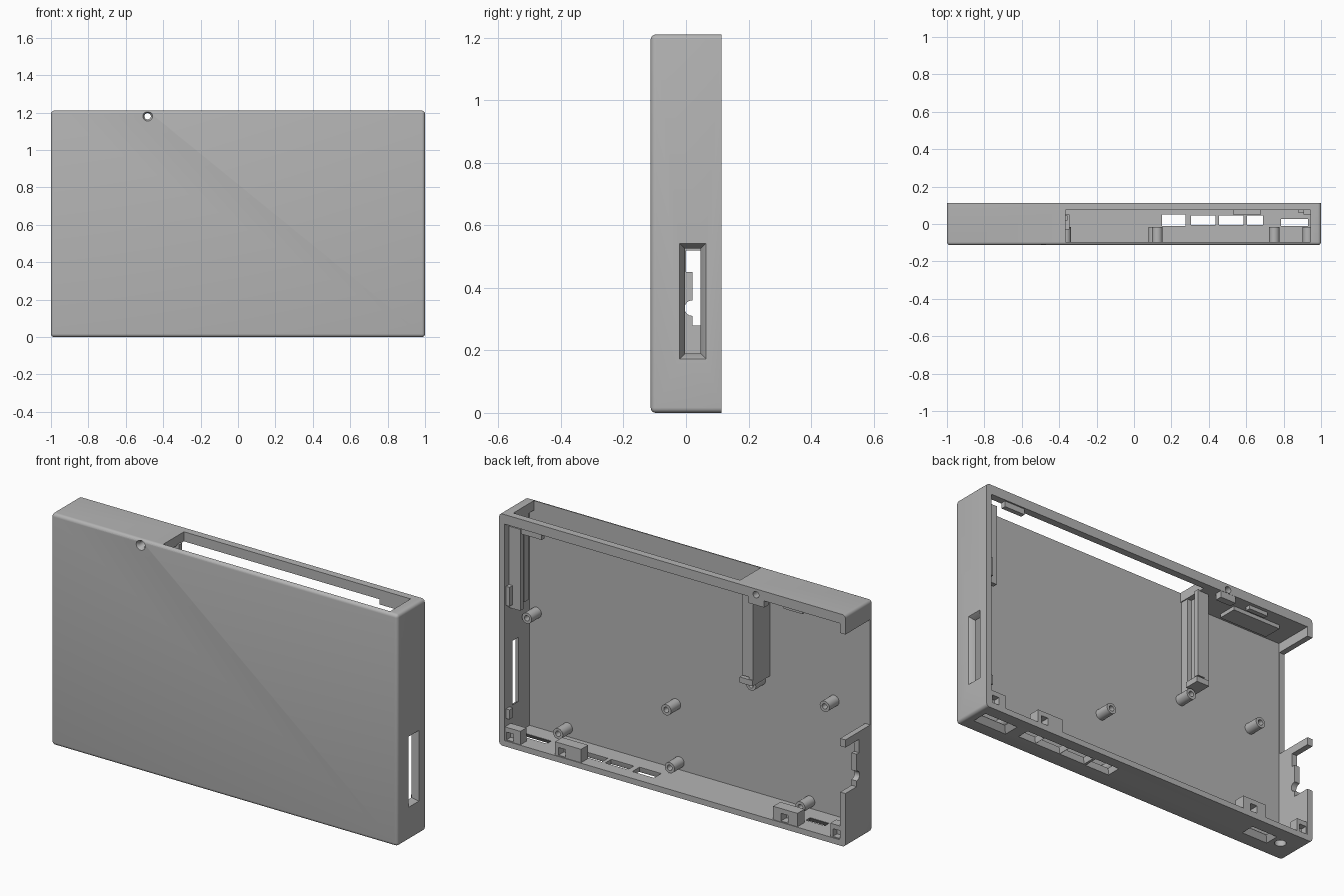
import bpy, bmesh, math
from mathutils import Vector

old = bpy.data.objects.get("Cube")
if old:
    bpy.data.objects.remove(old, do_unlink=True)

grey = bpy.data.materials.new("plain grey")
grey.use_nodes = True
grey.diffuse_color = (0.46, 0.46, 0.46, 1)
grey.node_tree.nodes["Principled BSDF"].inputs["Base Color"].default_value = grey.diffuse_color


def finish(name, bm):
    bmesh.ops.recalc_face_normals(bm, faces=bm.faces)
    mesh = bpy.data.meshes.new(name)
    bm.to_mesh(mesh)
    bm.free()
    mesh.materials.append(grey)
    obj = bpy.data.objects.new(name, mesh)
    bpy.context.collection.objects.link(obj)
    return obj


def box(name, x, y, z):
    bm = bmesh.new()
    bmesh.ops.create_cube(bm, size=1)
    for v in bm.verts:
        v.co = Vector([(r[0] + r[1]) / 2 + c * (r[1] - r[0]) for c, r in zip(v.co, (x, y, z))])
    return finish(name, bm)


def extrude_x(name, profile, x0, x1):
    """Solid from a (y, z) outline."""
    bm = bmesh.new()
    face = bm.faces.new([bm.verts.new((x0, y, z)) for y, z in profile])
    ext = bmesh.ops.extrude_face_region(bm, geom=[face])["geom"]
    bmesh.ops.translate(bm, vec=(x1 - x0, 0, 0), verts=[g for g in ext if isinstance(g, bmesh.types.BMVert)])
    return finish(name, bm)


def lathe_y(name, profile, x, z, steps=24):
    """Solid of revolution about a y-parallel axis from (radius, y) points."""
    bm = bmesh.new()
    vs = [bm.verts.new((x + r, y, z)) for r, y in profile]
    es = [bm.edges.new(p) for p in zip(vs, vs[1:])]
    bmesh.ops.spin(bm, geom=vs + es, cent=(x, 0, z), axis=(0, 1, 0), angle=math.tau, steps=steps)
    bmesh.ops.remove_doubles(bm, verts=bm.verts, dist=1e-5)
    return finish(name, bm)


def funnel(name, axis, a, b, inner, outer, margin):
    """Opening whose rim flares outwards; axis is x or z, a and b the in-plane ranges."""
    bm = bmesh.new()
    step = 0.02 if outer > inner else -0.02
    rings = []
    for depth, m in ((inner - step, 0), (inner, 0), (outer, margin), (outer + step, margin)):
        corners = [(a[0] - m, b[0] - m), (a[1] + m, b[0] - m), (a[1] + m, b[1] + m), (a[0] - m, b[1] + m)]
        rings.append([bm.verts.new((depth, p, q) if axis == "x" else (p, q, depth)) for p, q in corners])
    for r, s in zip(rings, rings[1:]):
        for i in range(4):
            j = (i + 1) % 4
            bm.faces.new((r[i], r[j], s[j], s[i]))
    bm.faces.new(rings[0])
    bm.faces.new(rings[-1])
    return finish(name, bm)


def cut(target, cutter):
    cutter.hide_render = True
    mod = target.modifiers.new("cut", "BOOLEAN")
    mod.operation, mod.solver, mod.object = "DIFFERENCE", "EXACT", cutter
    bpy.context.view_layer.objects.active = target
    bpy.ops.object.modifier_apply(modifier=mod.name)
    bpy.data.objects.remove(cutter, do_unlink=True)


def smooth(obj):
    bpy.ops.object.select_all(action="DESELECT")
    obj.select_set(True)
    bpy.context.view_layer.objects.active = obj
    bpy.ops.object.shade_smooth_by_angle(angle=math.radians(35))


BACK, PLATE, TOP = 0.113, -0.095, 1.21

# Shell: tray with rounded edges everywhere but the open back
shell = box("shell", (-1, 1), (-BACK, BACK), (0, TOP))
bm = bmesh.new()
bm.from_mesh(shell.data)
edges = [e for e in bm.edges if not all(v.co.y > 0 for v in e.verts)]
bmesh.ops.bevel(bm, geom=edges, offset=0.017, segments=5, profile=0.5, affect="EDGES")
bm.to_mesh(shell.data)
bm.free()
cut(shell, box("cavity", (-0.97, 0.97), (PLATE, 0.3), (0.03, 1.16)))

# Long slot in the top
cut(shell, box("top_slot", (-0.365, 0.945), (PLATE, 0.075), (1.1, 1.3)))

# Flared window in the left wall
cut(shell, funnel("side_window", "x", (-0.003, 0.047), (0.19, 0.525), 0.972, 1.0, 0.017))

# Right wall: large gap, then a stepped notch with a round bite
cut(shell, box("right_gap", (-1.1, -0.96), (-0.092, 0.3), (0.56, 1.11)))
bite = [(0.02 - 0.025 * math.sin(t * math.pi / 8), 0.335 - 0.025 * math.cos(t * math.pi / 8)) for t in range(9)]
notch = [(0.3, 0.28), (0.02, 0.28)] + bite + [(0.02, 0.45), (0, 0.45), (0, 0.52), (0.3, 0.52)]
cut(shell, extrude_x("right_notch", notch, -1.1, -0.9))

# Ports in the bottom wall
ports = [((0.15, 0.275), (-0.01, 0.05), 0.008), ((0.305, 0.435), (-0.005, 0.045), 0.009),
         ((0.455, 0.585), (-0.005, 0.045), 0.009), ((0.603, 0.69), (-0.005, 0.045), 0.008),
         ((0.785, 0.93), (-0.01, 0.027), 0.025), ((-0.82, -0.71), (-0.01, 0.025), 0.02)]
for xr, yr, m in ports:
    cut(shell, funnel("port", "z", xr, yr, 0.028, 0, m))
jack = lathe_y("jack", [(0, -0.1), (0.028, -0.1), (0.028, 0.1), (0, 0.1)], 0, 0)
jack.rotation_euler.x = math.pi / 2
jack.location = (-0.89, 0.01, 0)
bpy.context.view_layer.update()
cut(shell, jack)


# Small countersunk hole running front to back near the top
def pin_hole():
    return lathe_y("pin_hole", [(0, -0.2), (0.026, -0.2), (0.026, -BACK), (0.017, -0.1),
                                (0.017, 0.2), (0, 0.2)], -0.483, 1.18)


cut(shell, pin_hole())
smooth(shell)
boss = box("pin_boss", (-0.53, -0.44), (0.075, BACK - 0.001), (1.125, 1.165))
cut(boss, pin_hole())

# Hollow standoffs on the front plate
for x, z in ((0.93, 0.63), (0.125, 0.367), (-0.365, 0.627), (-0.79, 0.63),
             (0.75, 0.075), (0.105, 0.07), (-0.65, 0.067)):
    post = lathe_y("standoff", [(0, PLATE - 0.005), (0.028, PLATE - 0.005), (0.028, -0.015),
                                (0.014, -0.015), (0.014, -0.07), (0, -0.07)], x, z)
    smooth(post)

# Fastening blocks along the bottom, each with a square socket
for name, xr, y0, hx in (("left_corner_block", (0.88, 0.975), 0.06, 0.94),
                         ("left_block", (0.53, 0.68), 0.05, 0.64),
                         ("right_block", (-0.72, -0.58), 0.05, -0.645),
                         ("right_corner_block", (-0.975, -0.91), 0.06, -0.945)):
    block = box(name, xr, (y0, BACK - 0.004), (0.02, 0.1))
    cut(block, box("socket", (hx - 0.02, hx + 0.02), (y0 + 0.015, 0.2), (0.035, 0.075)))

# Guide rails below the slot
box("left_rail_back", (0.905, 0.972), (0.05, 0.075), (0.71, 1.135))
box("left_rail_front", (0.945, 0.972), (-0.05, -0.015), (0.71, 1.165))
box("right_rail_wall", (-0.42, -0.395), (PLATE - 0.005, 0.045), (0.66, 1.165))
box("right_rail_back", (-0.42, -0.355), (0.02, 0.045), (0.70, 1.165))
box("right_rail_front", (-0.42, -0.37), (PLATE - 0.005, -0.05), (0.66, 1.165))
box("right_rail_stop", (-0.42, -0.345), (-0.03, 0.05), (0.66, 0.69))

# Catches on the walls and a pad under the top
box("left_catch", (0.95, 0.975), (0.07, 0.1), (0.73, 0.83))
box("lower_left_catch", (0.95, 0.975), (0.07, 0.1), (0.14, 0.19))
box("top_left_catch", (0.76, 0.88), (0.08, 0.105), (1.13, 1.165))
box("top_right_catch", (-0.74, -0.63), (0.07, 0.095), (1.14, 1.165))
box("top_pad", (-0.86, -0.58), (-0.06, 0.04), (1.14, 1.165))
